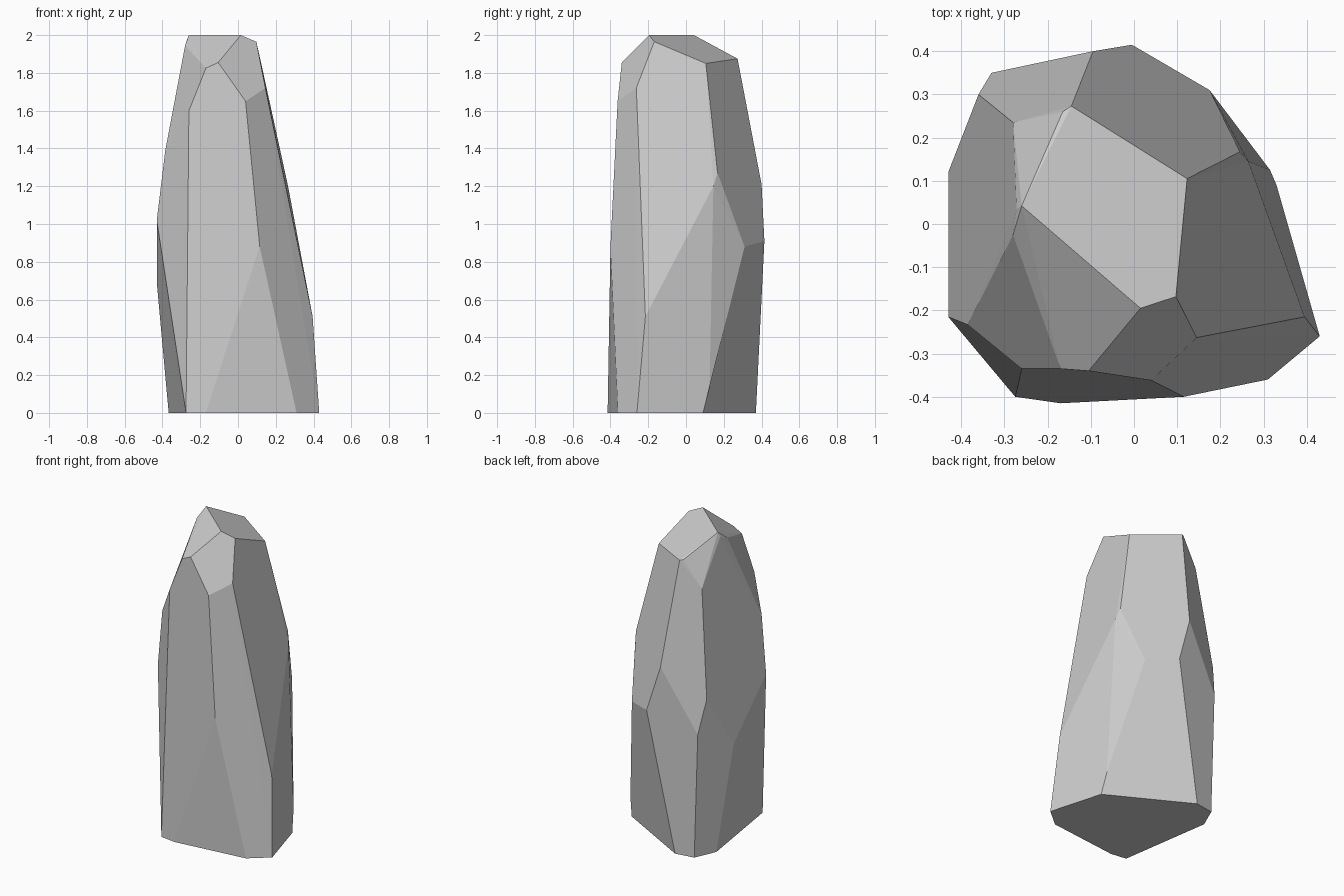
import bpy
import bmesh
import math

# Corner points of the chipped standing stone, grouped by height
base = [(-0.275, -0.40), (-0.17, -0.415), (0.31, -0.36), (0.43, -0.26),
        (0.33, 0.09), (-0.18, 0.37), (-0.305, 0.35), (-0.367, 0.21)]
waist = [(0.315, 0.125, 0.14), (0.395, -0.215, 0.51), (0.115, -0.40, 0.88),
         (-0.43, 0.12, 0.69), (-0.33, 0.35, 0.81), (0.175, 0.31, 0.88),
         (-0.005, 0.415, 0.91), (-0.43, -0.215, 1.02), (-0.36, 0.30, 1.03)]
shoulder = [(0.265, 0.145, 1.20), (-0.095, 0.40, 1.21), (0.245, 0.167, 1.27),
            (-0.385, -0.233, 1.39), (-0.26, -0.335, 1.60), (0.04, -0.362, 1.65),
            (0.145, -0.263, 1.72), (-0.28, 0.235, 1.71)]
crown = [(-0.17, -0.335, 1.825), (-0.105, -0.34, 1.855), (0.123, 0.105, 1.85),
         (-0.145, 0.273, 1.875), (-0.165, 0.26, 1.88), (-0.28, -0.025, 1.945),
         (0.097, -0.168, 1.965), (-0.272, 0.035, 1.97), (-0.26, 0.042, 2.0),
         (0.015, -0.195, 2.0)]

# Wrap the points in a convex shell and merge near-flat triangles into facets
bm = bmesh.new()
for p in [(x, y, 0.0) for x, y in base] + waist + shoulder + crown:
    bm.verts.new(p)
hull = bmesh.ops.convex_hull(bm, input=bm.verts[:])
loose = [v for v in bm.verts if not v.link_faces]
bmesh.ops.delete(bm, geom=loose, context='VERTS')
bmesh.ops.dissolve_limit(bm, angle_limit=math.radians(3),
                         verts=bm.verts[:], edges=bm.edges[:])
bmesh.ops.recalc_face_normals(bm, faces=bm.faces[:])

# Standing stone object, flat shaded
mesh = bpy.data.meshes.new("standing_stone")
bm.to_mesh(mesh)
bm.free()
stone = bpy.data.objects.new("standing_stone", mesh)
bpy.context.collection.objects.link(stone)
